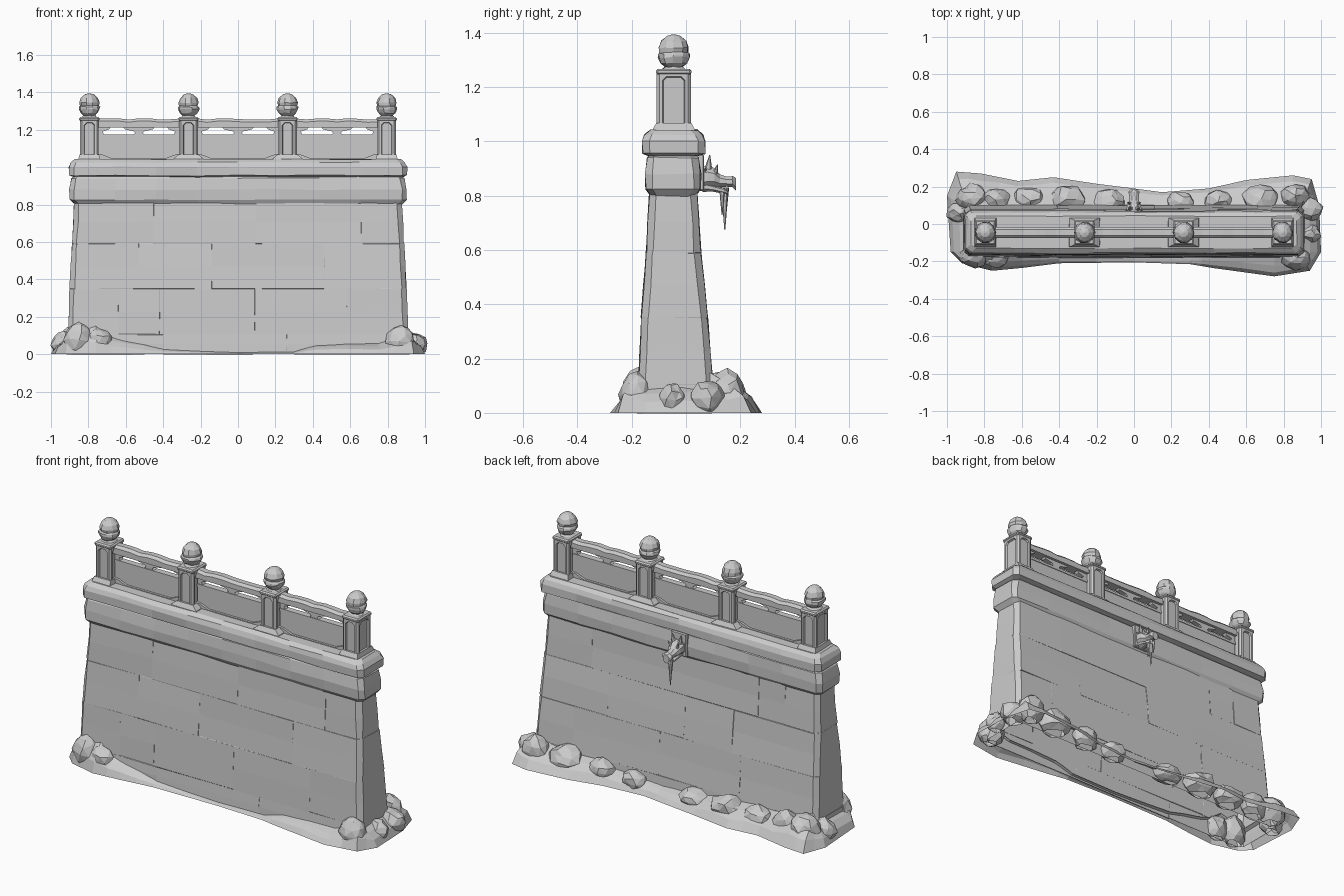
import bpy, bmesh, math, random
from mathutils import Vector, Matrix

random.seed(4)
if "Cube" in bpy.data.objects:
    bpy.data.objects.remove(bpy.data.objects["Cube"])

stone = bpy.data.materials.new("grey stone")
stone.use_nodes = True
GREY = (0.6, 0.6, 0.6, 1)
stone.diffuse_color = GREY
stone.node_tree.nodes["Principled BSDF"].inputs["Base Color"].default_value = GREY


def finish(bm, name, fix=True):
    if fix:
        bmesh.ops.recalc_face_normals(bm, faces=bm.faces)
    me = bpy.data.meshes.new(name)
    bm.to_mesh(me)
    bm.free()
    me.materials.append(stone)
    ob = bpy.data.objects.new(name, me)
    bpy.context.collection.objects.link(ob)
    return ob


def loft(bm, rings, closed=True, cap0=False, cap1=False):
    """Join rows of points with quads; optional end caps."""
    rows = [[bm.verts.new(p) for p in r] for r in rings]
    n = len(rows[0])
    faces = []
    for a, b in zip(rows, rows[1:]):
        for i in range(n if closed else n - 1):
            j = (i + 1) % n
            faces.append(bm.faces.new((a[i], a[j], b[j], b[i])))
    if cap0:
        bm.faces.new(rows[0][::-1])
    if cap1:
        bm.faces.new(rows[-1])
    return faces


def jitter(verts, amount):
    for v in verts:
        v.co += Vector([random.uniform(-amount, amount) for _ in range(3)])


def box(bm, c, s):
    m = Matrix.Translation(c) @ Matrix.Diagonal((*s, 1))
    return bmesh.ops.create_cube(bm, size=1, matrix=m)["verts"]


def prism(bm, pts, y0, y1):
    """Extrude an x-z outline along y."""
    loft(bm, [[(x, y, z) for x, z in pts] for y in (y0, y1)], True, True, True)


def interp(table, t, k=1):
    for a, b in zip(table, table[1:]):
        if t <= b[0]:
            f = (t - a[0]) / (b[0] - a[0])
            return a[k] + (b[k] - a[k]) * f
    return table[-1][k]


# Battered wall: height, half length, front, back
WALL = [(0, .915, -.182, .105), (.105, .91, -.175, .1), (.35, .9, -.165, .08),
        (.59, .888, -.147, .055), (.82, .875, -.134, .04)]
C = .025
RIGHT = [(1, -C, -1, 0), (1, 0, -1, C), (1, 0, 1, -C), (1, -C, 1, 0)]
LEFT = [(-a, -dx, -s, -dy) for a, dx, s, dy in RIGHT]


def plan(p, z):
    a, dx, s, dy = p
    return (a * interp(WALL, z) + dx, interp(WALL, z, 2 if s < 0 else 3) + dy, z)


def stone_block(bm, path, z0, z1):
    rows = [[plan(p, z) for p in path] for z in (z0, (z0 + z1) / 2, z1)]
    faces = loft(bm, rows, closed=False)
    bmesh.ops.inset_region(bm, faces=faces, thickness=.004, depth=.009,
                           use_boundary=True, use_even_offset=True)
    jitter({v for f in faces for v in f.verts}, .0025)


COURSES = [(0, .105, [-.4, .26], [-.5, .3]),
           (.105, .35, [-.64, -.42, .09, .58], [-.41, .11, .66]),
           (.35, .59, [-.53, -.14, .46], [-.35, -.04, .45]),
           (.59, .82, [-.45, .1, .66], [-.67, -.5, .57])]
bm = bmesh.new()
for z0, z1, front, back in COURSES:
    f = [(0, x, -1, 0) for x in front]
    b = [(0, x, 1, 0) for x in reversed(back)]
    paths = list(zip(f, f[1:])) + list(zip(b, b[1:]))
    paths += [[f[-1]] + RIGHT + [b[0]], [b[-1]] + LEFT + [f[0]]]
    for path in paths:
        stone_block(bm, path, z0, z1)
finish(bm, "wall_blocks", False)

# Cornice and coping swept around the wall
CORNICE = [(.8, .872, -.13, .035), (.825, .9, -.147, .052), (.88, .903, -.15, .055),
           (.94, .89, -.142, .048), (.948, .882, -.135, .04), (.956, .902, -.16, .07),
           (1.0, .903, -.162, .072), (1.025, .892, -.152, .062), (1.043, .87, -.13, .042)]
bm = bmesh.new()
STEPS = 8
rings = []
for z, X, f, b in CORNICE:
    xs = [-X + C + (2 * X - 2 * C) * i / STEPS for i in range(STEPS + 1)]
    ring = [(x, f, z) for x in xs] + [(X, f + C, z), (X, b - C, z)]
    ring += [(x, b, z) for x in reversed(xs)] + [(-X, b - C, z), (-X, f + C, z)]
    rings.append(ring)
loft(bm, rings, cap1=True)
jitter(bm.verts, .003)
finish(bm, "cornice")

# Railing posts with recessed panels and bud finials
YC = -.045
POSTS = [-.795, -.265, .265, .795]
BUD = [(.05, 1.262), (.032, 1.275), (.05, 1.29), (.06, 1.31), (.059, 1.322), (.053, 1.328),
       (.056, 1.345), (.047, 1.37), (.026, 1.389), (.004, 1.395)]
for n, x in enumerate(POSTS):
    bm = bmesh.new()
    box(bm, (x, YC, 1.145), (.1, .126, .21))
    bmesh.ops.bevel(bm, geom=[e for e in bm.edges if abs(e.verts[0].co.z - e.verts[1].co.z) > .1],
                    offset=.01, segments=1, affect='EDGES')
    sides = [f for f in bm.faces if abs(f.normal.z) < .1 and f.calc_area() > .01]
    bmesh.ops.inset_individual(bm, faces=sides, thickness=.016, depth=0)
    for f in sides:
        top = bmesh.ops.bevel(bm, geom=list(f.verts), offset=.014, affect='VERTICES')
    inner = [f for f in bm.faces if len(f.verts) == 8 and abs(f.normal.z) < .1]
    bmesh.ops.inset_individual(bm, faces=inner, thickness=.004, depth=-.01)
    cap = box(bm, (x, YC, 1.257), (.108, .13, .022))
    bmesh.ops.bevel(bm, geom=list({e for v in cap for e in v.link_edges}),
                    offset=.007, segments=1, affect='EDGES')
    finish(bm, f"railing_post_{n + 1}")

    bm = bmesh.new()
    loft(bm, [[(x + r * .95 * math.cos(a), YC + r * math.sin(a), z)
               for a in [math.tau * i / 10 for i in range(10)]] for r, z in BUD], cap0=True, cap1=True)
    jitter([v for v in bm.verts if v.co.z < 1.38], .003)
    finish(bm, f"post_finial_{n + 1}")

    # Flared foot of the post
    bm = bmesh.new()
    w = .085 if abs(x) < .5 else .062
    loft(bm, [[(x + sx * hx, YC + sy * hy, z) for sx, sy in ((-1, -1), (1, -1), (1, 1), (-1, 1))]
              for hx, hy, z in ((w, .08, 1.03), (w - .004, .077, 1.045), (.052, .065, 1.068))], cap1=True)
    finish(bm, f"post_foot_{n + 1}")

# Railing bays: solid panel, framed edge, pierced band and handrail
for n, (a, b) in enumerate(zip(POSTS, POSTS[1:])):
    l, r, m = a + .045, b - .045, (a + b) / 2
    bm = bmesh.new()
    prism(bm, [(l, 1.03), (r, 1.03), (r, 1.168), (l, 1.168)], YC - .014, YC + .014)
    prism(bm, [(l, 1.03), (r, 1.03), (r, 1.07), (r - .03, 1.066), (r - .08, 1.046),
               (l + .08, 1.046), (l + .03, 1.066), (l, 1.07)], YC - .027, YC + .027)
    prism(bm, [(l, 1.16), (r, 1.16), (r, 1.174), (l, 1.174)], YC - .018, YC + .018)
    for s, e in ((1, l), (-1, r)):
        prism(bm, [(e, 1.165), (e + s * .035, 1.172), (e + s * .025, 1.19), (e + s * .06, 1.202),
                   (e + s * .07, 1.215), (e, 1.215)], YC - .014, YC + .014)
    half = [(.035, 1.17), (.02, 1.182), (.03, 1.192), (.075, 1.202), (.085, 1.215)]
    prism(bm, [(m + x, z) for x, z in half] + [(m - x, z) for x, z in reversed(half)],
          YC - .014, YC + .014)
    finish(bm, f"railing_panel_{n + 1}")

    bm = bmesh.new()
    rings = []
    for i in range(9):
        x = l + (r - l) * i / 8
        t = 1.258 + random.uniform(-.005, .004)
        rings.append([(x, YC - .03, 1.212), (x, YC + .03, 1.212), (x, YC + .03, t - .014),
                      (x, YC + .016, t), (x, YC - .016, t), (x, YC - .03, t - .014)])
    loft(bm, rings, cap0=True, cap1=True)
    finish(bm, f"handrail_{n + 1}")

# Rubble skirt: plan outline and height against the wall, counter-clockwise
SKIRT = [(-.98, -.15, .1), (-.92, -.21, .15), (-.76, -.25, .15), (-.6, -.235, .08), (-.4, -.21, .035),
         (0, -.205, .012), (.3, -.215, .015), (.42, -.235, .05), (.75, -.28, .06), (.94, -.25, .13),
         (1, -.15, .1), (.99, .1, .1), (.95, .24, .14), (.85, .26, .14), (.6, .235, .11),
         (.4, .19, .09), (.15, .17, .07), (0, .19, .07), (-.2, .215, .08), (-.43, .25, .11),
         (-.62, .23, .11), (-.82, .27, .14), (-.95, .28, .14), (-1, .15, .1)]
bm = bmesh.new()
outer, mid, shoulder, inner = [], [], [], []
for p, q in zip(SKIRT, SKIRT[1:] + SKIRT[:1]):
    for t in (0, .5):
        x, y, h = [u + (v - u) * t for u, v in zip(p, q)]
        wall = Vector((max(-.89, min(.89, x)), max(-.165, min(.085, y)), 0))
        h *= random.uniform(.8, 1.1)
        o = Vector((x, y, 0))
        outer.append(o)
        for row, f, g in ((mid, .2, .45), (shoulder, .55, .75), (inner, 1, 1)):
            k = random.uniform(.85, 1.1) if f < 1 else 1
            row.append(o.lerp(wall, f * k) + Vector((0, 0, h * g * k)))
loft(bm, [outer, mid, shoulder, inner])
finish(bm, "rubble_skirt", False)

# Boulders: x, y, radius, top
BOULDERS = [(-.85, -.17, .08, .17), (-.74, -.18, .07, .14), (.87, -.18, .08, .15), (.94, -.05, .06, .11),
            (-.93, .06, .07, .12), (.93, .08, .08, .12), (.86, .15, .08, .16), (.68, .13, .1, .14),
            (.45, .12, .08, .12), (.25, .11, .08, .1), (-.14, .12, .09, .1), (-.36, .13, .1, .13),
            (-.56, .13, .09, .12), (-.74, .13, .08, .14), (-.87, .14, .09, .16)]
bm = bmesh.new()
for x, y, rad, top in BOULDERS:
    m = Matrix.Translation((x, y, top * .45)) @ Matrix.Diagonal((rad, rad * .8, top * .55, 1))
    jitter(bmesh.ops.create_icosphere(bm, subdivisions=2, radius=1, matrix=m)["verts"], rad * .1)
bmesh.ops.bisect_plane(bm, geom=bm.verts[:] + bm.edges[:] + bm.faces[:], plane_co=(0, 0, 0),
                       plane_no=(0, 0, 1), clear_inner=True)
finish(bm, "boulders")

# Beast-head water spout on the back
bm = bmesh.new()
v = box(bm, (0, .052, .885), (.1, .03, .135))
bmesh.ops.bevel(bm, geom=list({e for u in v for e in u.link_edges}), offset=.005, affect='EDGES')
finish(bm, "spout_plate")


def tube(bm, stations):
    """Eight-sided loft along y: y, z, half width, half height."""
    loft(bm, [[(w * math.cos(a), y, z + h * math.sin(a))
               for a in [math.tau * (i + .5) / 8 for i in range(8)]]
              for y, z, w, h in stations], cap0=True, cap1=True)


bm = bmesh.new()
tube(bm, [(.05, .865, .04, .045), (.08, .87, .043, .045), (.105, .867, .04, .038), (.125, .855, .028, .026),
          (.15, .852, .028, .02), (.172, .852, .032, .022), (.184, .842, .02, .026)])
tube(bm, [(.06, .835, .03, .022), (.1, .828, .028, .014), (.14, .818, .024, .012), (.155, .812, .015, .008)])
for s in (-1, 1):
    for y, z, d, r in ((.085, .925, (s * .25, .1, 1), .014), (.07, .89, (s, .1, .5), .016),
                       (.11, .893, (s * .5, .3, 1), .014)):
        m = Matrix.Translation((s * .024, y, z)) @ Vector(d).to_track_quat('Z', 'Y').to_matrix().to_4x4()
        bmesh.ops.create_cone(bm, cap_ends=True, segments=6, radius1=r, radius2=.002, depth=.05, matrix=m)
finish(bm, "spout_head")

# Icicles hanging from the spout
bm = bmesh.new()
for x, y, r, tip in ((0, .143, .014, .675), (.012, .133, .011, .73), (-.014, .15, .009, .76)):
    m = Matrix.Translation((x, y, (.83 + tip) / 2))
    bmesh.ops.create_cone(bm, cap_ends=True, segments=6, radius1=.002, radius2=r,
                          depth=.83 - tip, matrix=m)
finish(bm, "icicles")
